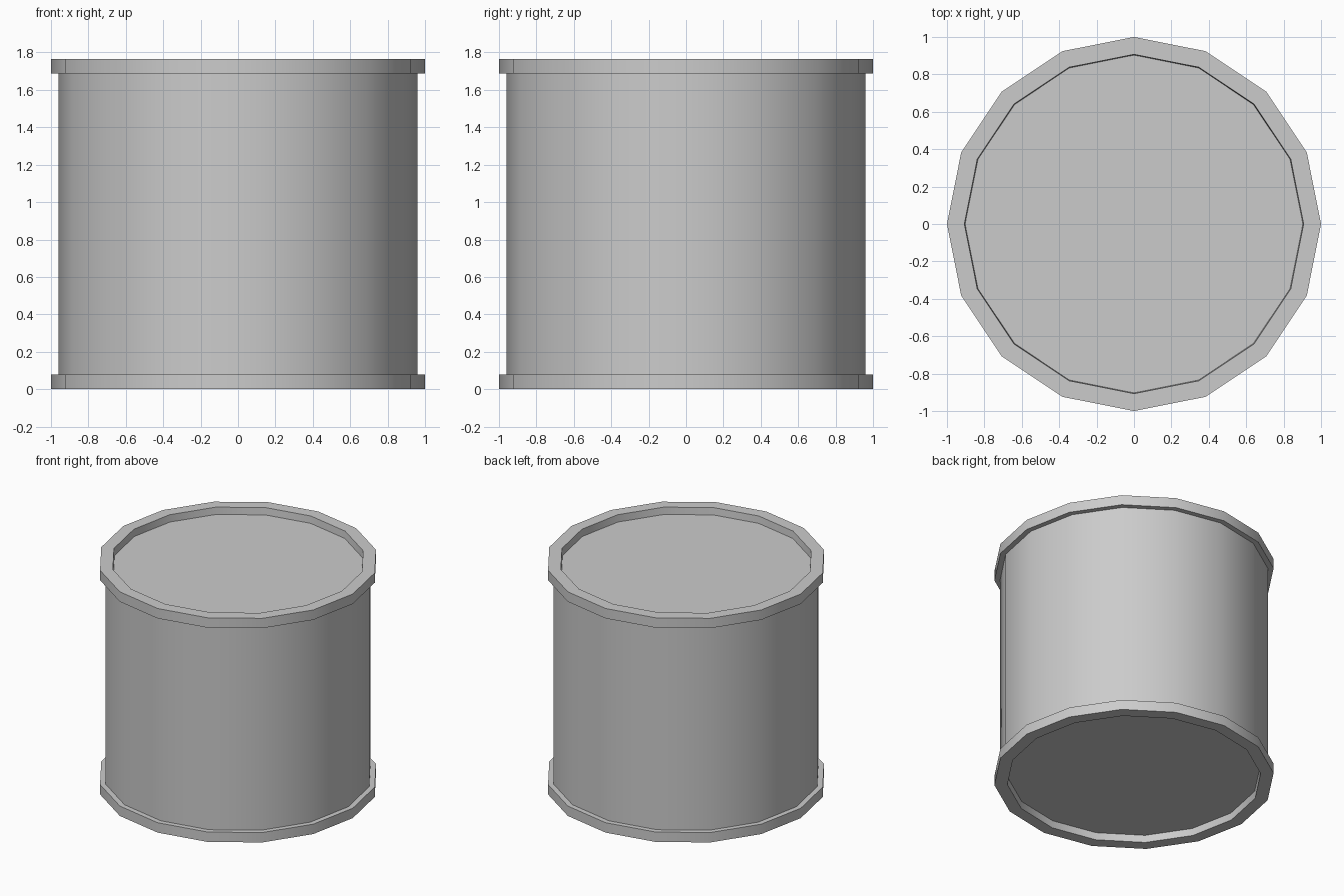
import bpy, bmesh, math

SIDES = 16
HEIGHT = 1.765
RIM = 0.078      # rim height
RECESS = 0.056   # depth of the sunken end panels

if "Cube" in bpy.data.objects:
    bpy.data.objects.remove(bpy.data.objects["Cube"], do_unlink=True)

grey = bpy.data.materials.new("light_grey")
grey.use_nodes = True
colour = (0.6, 0.6, 0.6, 1)
grey.diffuse_color = colour
grey.node_tree.nodes["Principled BSDF"].inputs["Base Color"].default_value = colour


def lathe(name, profile, cap=False):
    """Spin (radius, z) points around z; optionally fill the last ring."""
    bm = bmesh.new()
    rings = []
    for r, z in profile:
        rings.append([bm.verts.new((r * math.cos(a), r * math.sin(a), z))
                      for a in (math.tau * i / SIDES for i in range(SIDES))])
    for low, high in zip(rings, rings[1:]):
        for i in range(SIDES):
            j = (i + 1) % SIDES
            bm.faces.new((low[i], low[j], high[j], high[i]))
    if cap:
        bm.faces.new(rings[-1])
    mesh = bpy.data.meshes.new(name)
    mesh.materials.append(grey)
    obj = bpy.data.objects.new(name, mesh)
    bpy.context.collection.objects.link(obj)
    # round sides shade smoothly, rim corners stay sharp
    for f in bm.faces:
        f.smooth = True
    bm.normal_update()
    for e in bm.edges:
        if len(e.link_faces) == 2 and e.calc_face_angle() > math.radians(30):
            e.smooth = False
    bm.to_mesh(mesh)
    bm.free()
    return obj


# Drum wall
lathe("drum_body", [(0.96, RIM), (0.96, HEIGHT - RIM)])

# Rim with sunken end panel, from the wall outward and over to the panel
rim = [(0.96, HEIGHT - RIM), (1, HEIGHT - RIM), (1, HEIGHT),
       (0.907, HEIGHT), (0.903, HEIGHT - RECESS)]
lathe("top_rim_and_panel", rim, cap=True)

# Bottom end is the same profile upside down, with faces turned outward
bottom = lathe("bottom_rim_and_panel", [(r, HEIGHT - z) for r, z in rim], cap=True)
bottom.data.flip_normals()
